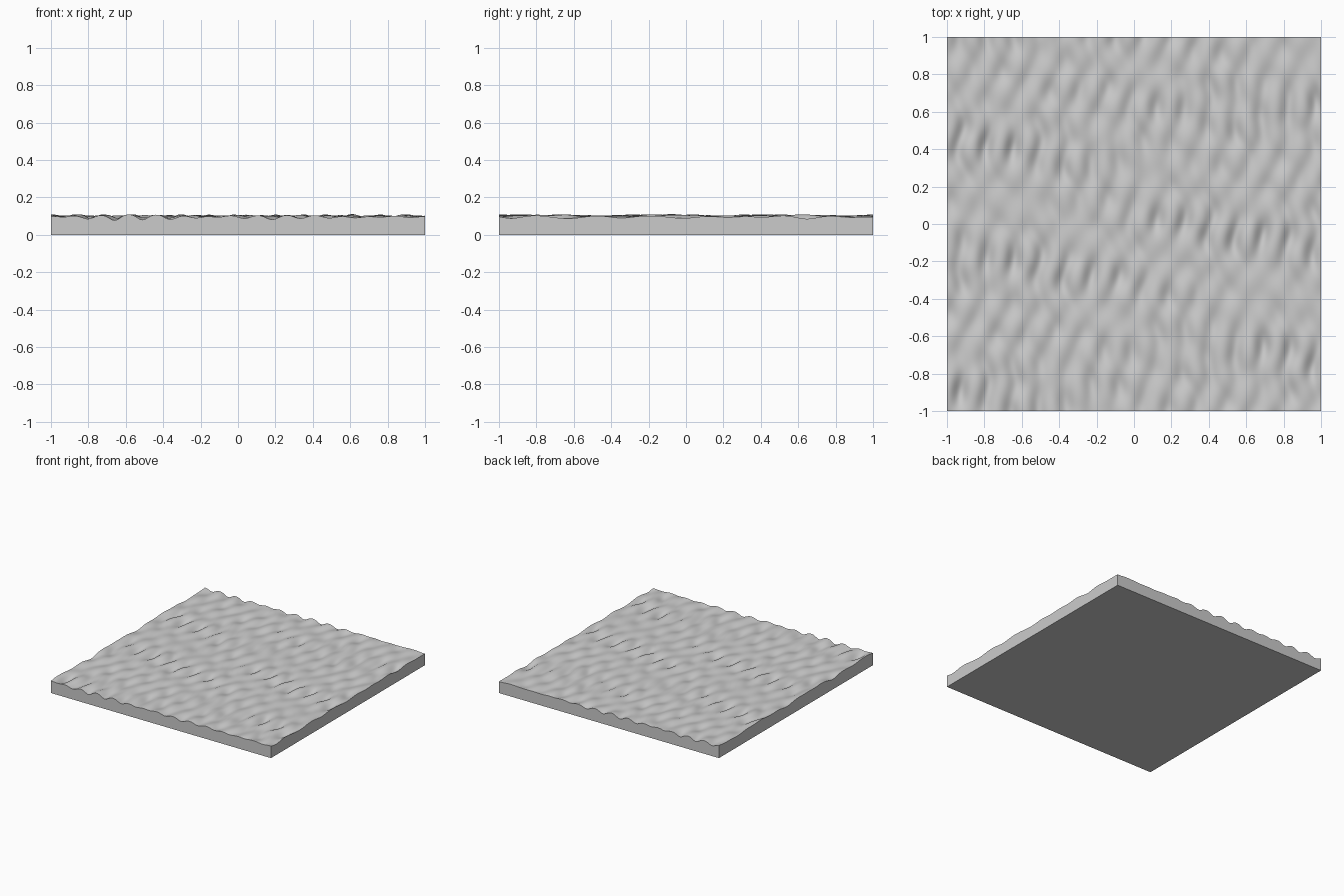
import bpy
import bmesh
from math import sin, cos, pi, radians

cube = bpy.data.objects.get("Cube")
if cube:
    bpy.data.objects.remove(cube, do_unlink=True)

# Plain grey material
grey = bpy.data.materials.new("plain_grey")
grey.use_nodes = True
colour = (0.6, 0.6, 0.6, 1)
grey.diffuse_color = colour
grey.node_tree.nodes["Principled BSDF"].inputs["Base Color"].default_value = colour

WAVELENGTH = 0.14
BAND = 0.66
SEGMENTS = 200


def ripple_height(x, y):
    """Water surface: short ripples along x, beating in sloping bands along y."""
    k = 2 * pi / WAVELENGTH
    theta = 2 * pi * (y - 0.45 + 0.12 * (x + 0.8)) / BAND
    strength = cos(theta) + 0.6 * cos(pi * (x + 0.8) / 1.6)
    w = -0.008 * strength * sin(k * (x + 0.82) - 0.5 * sin(2 * theta))
    # Finer crossing ripples
    w += 0.0035 * sin(36 * x + 21 * y)
    w += 0.0035 * sin(39 * x - 23 * y + 1)
    w += 0.002 * sin(14 * x + 31 * y + 2)
    # Crests stay broad while troughs deepen
    return 0.096 + w - 14 * w * w


# Rippled top sheet
bm = bmesh.new()
bmesh.ops.create_grid(bm, x_segments=SEGMENTS, y_segments=SEGMENTS, size=1)
for v in bm.verts:
    v.co.z = min(0.115, max(0.058, ripple_height(v.co.x, v.co.y)))

# Straight side walls and flat underside
border = [e for e in bm.edges if e.is_boundary]
walls = bmesh.ops.extrude_edge_only(bm, edges=border)["geom"]
for v in walls:
    if isinstance(v, bmesh.types.BMVert):
        v.co.z = 0
rim = [e for e in walls if isinstance(e, bmesh.types.BMEdge) and e.is_boundary]
bmesh.ops.contextual_create(bm, geom=rim)
bmesh.ops.recalc_face_normals(bm, faces=bm.faces)

mesh = bpy.data.meshes.new("water_slab")
bm.to_mesh(mesh)
bm.free()
mesh.materials.append(grey)
slab = bpy.data.objects.new("water_slab", mesh)
bpy.context.collection.objects.link(slab)

# Smooth ripples, crisp slab edges
bpy.ops.object.select_all(action="DESELECT")
slab.select_set(True)
bpy.context.view_layer.objects.active = slab
bpy.ops.object.shade_smooth_by_angle(angle=radians(40))
